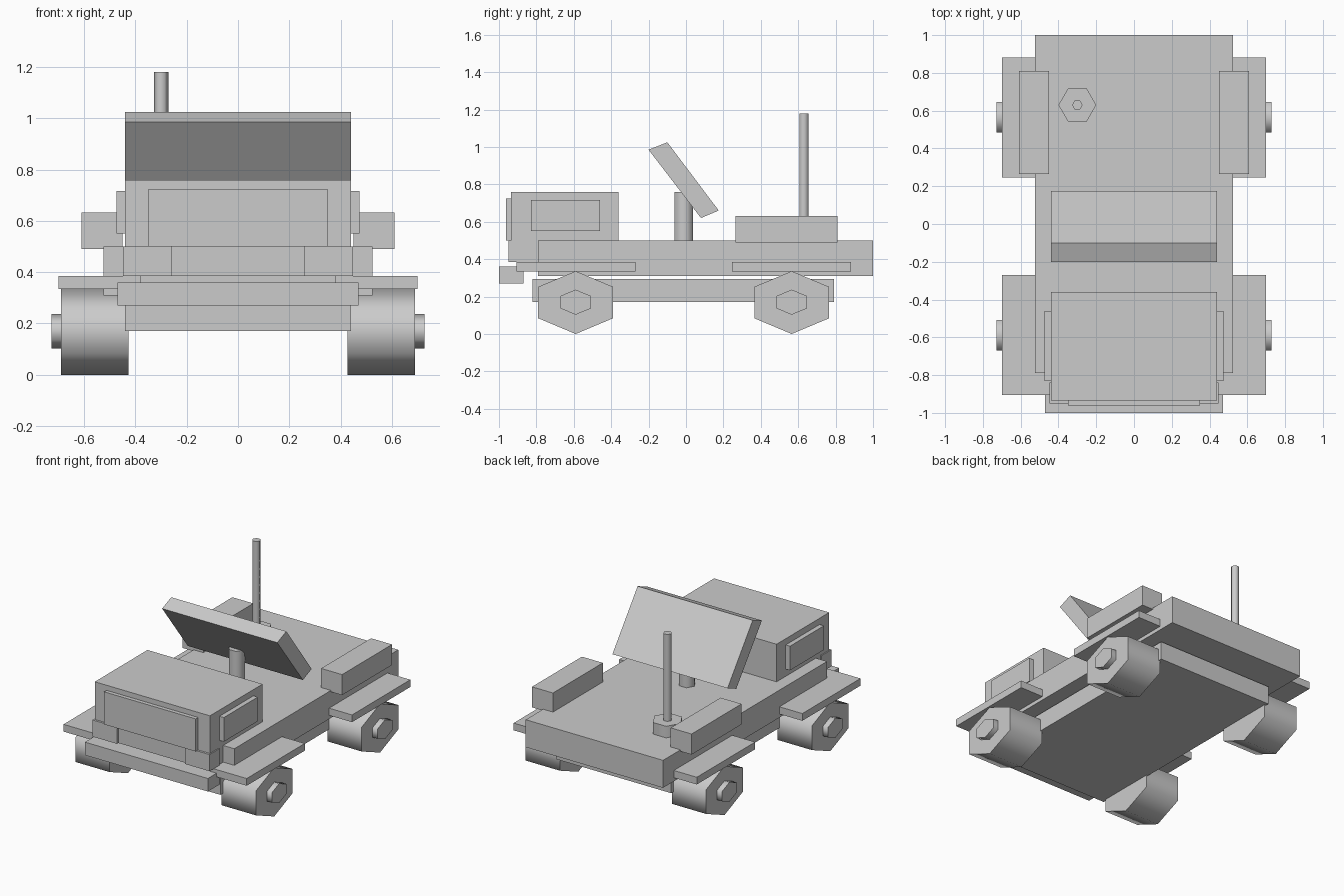
import bpy, bmesh, math

if "Cube" in bpy.data.objects:
    bpy.data.objects.remove(bpy.data.objects["Cube"])

paint = bpy.data.materials.new("plain_grey")
paint.diffuse_color = (0.6, 0.6, 0.6, 1)
paint.use_nodes = True
paint.node_tree.nodes["Principled BSDF"].inputs["Base Color"].default_value = paint.diffuse_color


def finish(name, bm, smooth=False):
    bmesh.ops.recalc_face_normals(bm, faces=bm.faces[:])
    mesh = bpy.data.meshes.new(name)
    bm.to_mesh(mesh)
    bm.free()
    mesh.materials.append(paint)
    obj = bpy.data.objects.new(name, mesh)
    bpy.context.collection.objects.link(obj)
    if smooth:
        bpy.ops.object.select_all(action='DESELECT')
        bpy.context.view_layer.objects.active = obj
        obj.select_set(True)
        bpy.ops.object.shade_smooth_by_angle(angle=math.radians(75))
    return obj


def prism(name, ring, offset, smooth=False):
    """Extrude a closed ring of points along an offset."""
    bm = bmesh.new()
    face = bm.faces.new([bm.verts.new(p) for p in ring])
    ext = bmesh.ops.extrude_face_region(bm, geom=[face])
    verts = [g for g in ext["geom"] if isinstance(g, bmesh.types.BMVert)]
    bmesh.ops.translate(bm, verts=verts, vec=offset)
    return finish(name, bm, smooth)


def box(name, x0, x1, y0, y1, z0, z1):
    ring = [(x0, y0, z0), (x1, y0, z0), (x1, y1, z0), (x0, y1, z0)]
    return prism(name, ring, (0, 0, z1 - z0))


def mirrored_box(name, x0, x1, *rest):
    box(name + "_right", x0, x1, *rest)
    box(name + "_left", -x1, -x0, *rest)


def hex_post(name, x, y, r, z0, z1):
    ring = [(x + r * math.cos(i * math.pi / 3), y + r * math.sin(i * math.pi / 3), z0)
            for i in range(6)]
    prism(name, ring, (0, 0, z1 - z0), True)


def hex_wheel(name, x0, x1, y, z, ry, rz):
    ring = [(x0, y + ry * math.sin(i * math.pi / 3), z + rz * math.cos(i * math.pi / 3))
            for i in range(6)]
    prism(name, ring, (x1 - x0, 0, 0), True)


# Main hull
box("body", -0.525, 0.525, -0.79, 1.0, 0.31, 0.50)
box("chassis", -0.44, 0.44, -0.82, 0.79, 0.17, 0.295)
box("bumper", -0.47, 0.47, -1.0, -0.87, 0.27, 0.36)

# Hood with grille, side vents and headlights
box("hood", -0.44, 0.44, -0.935, -0.36, 0.385, 0.76)
box("grille", -0.35, 0.35, -0.962, -0.93, 0.50, 0.725)
mirrored_box("side_vent", 0.43, 0.473, -0.83, -0.46, 0.55, 0.717)
mirrored_box("headlight", 0.26, 0.448, -0.95, -0.84, 0.385, 0.50)

# Rear side boxes
mirrored_box("storage_box", 0.45, 0.61, 0.265, 0.81, 0.49, 0.632)

# Slanted windshield slab
prism("windshield", [(-0.44, -0.2, 0.985), (-0.44, -0.1, 1.025),
                     (-0.44, 0.175, 0.66), (-0.44, 0.08, 0.62)], (0.88, 0, 0))

# Upright posts
hex_post("steering_post", 0, -0.012, 0.056, 0.50, 0.76)
hex_post("antenna_base", -0.3, 0.63, 0.1, 0.49, 0.58)
hex_post("antenna", -0.3, 0.63, 0.028, 0.56, 1.18)

# Fenders, wheels and hubs
for end, wheel_y, f0, f1 in (("front", -0.59, -0.905, -0.27), ("rear", 0.565, 0.245, 0.882)):
    mirrored_box(end + "_fender", 0.38, 0.70, f0, f1, 0.335, 0.385)
    for side, s in (("right", 1), ("left", -1)):
        hex_wheel(f"{end}_wheel_{side}", s * 0.428, s * 0.69, wheel_y, 0.168, 0.231, 0.168)
        hex_wheel(f"{end}_hub_{side}", s * 0.69, s * 0.728, wheel_y, 0.17, 0.0935, 0.067)
